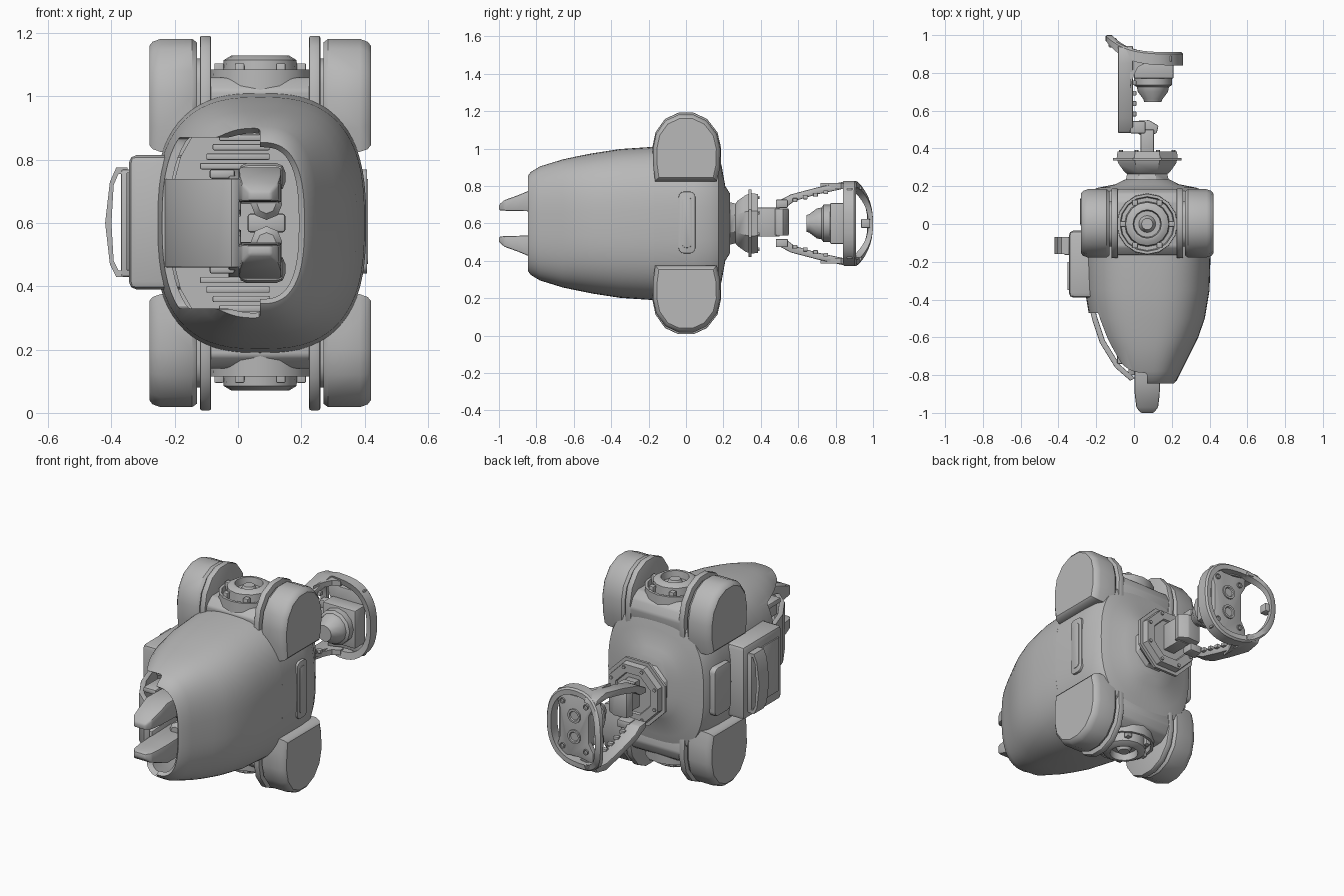
import bpy, bmesh, math

CX, CZ = 0.07, 0.6  # body axis

if "Cube" in bpy.data.objects:
    bpy.data.objects.remove(bpy.data.objects["Cube"])

grey = bpy.data.materials.new("plain grey")
grey.use_nodes = True
grey.diffuse_color = (0.48, 0.48, 0.48, 1)
grey.node_tree.nodes["Principled BSDF"].inputs["Base Color"].default_value = (0.48, 0.48, 0.48, 1)


def activate(ob):
    bpy.ops.object.select_all(action='DESELECT')
    ob.select_set(True)
    bpy.context.view_layer.objects.active = ob


def finish(name, bm, bevel=0, angle=35):
    bmesh.ops.recalc_face_normals(bm, faces=bm.faces)
    me = bpy.data.meshes.new(name)
    bm.to_mesh(me)
    bm.free()
    ob = bpy.data.objects.new(name, me)
    bpy.context.collection.objects.link(ob)
    me.materials.append(grey)
    activate(ob)
    if bevel:
        mod = ob.modifiers.new("bevel", 'BEVEL')
        mod.width, mod.segments, mod.limit_method = bevel, 2, 'ANGLE'
        bpy.ops.object.modifier_apply(modifier="bevel")
    bpy.ops.object.shade_smooth_by_angle(angle=math.radians(angle))
    return ob


def skin(bm, rings, caps):
    loops = [[bm.verts.new(p) for p in ring] for ring in rings]
    n = len(loops[0])
    for a, b in zip(loops, loops[1:]):
        for i in range(n):
            j = (i + 1) % n
            bm.faces.new((a[i], a[j], b[j], b[i]))
    if caps:
        bm.faces.new(loops[0])
        bm.faces.new(loops[-1])


def prism(name, pts, axis, a, b, bevel=0):
    """Extrude a 2D profile along an axis."""
    place = {'x': lambda p, t: (t, p[0], p[1]),
             'y': lambda p, t: (p[0], t, p[1]),
             'z': lambda p, t: (p[0], p[1], t)}[axis]
    bm = bmesh.new()
    skin(bm, [[place(p, t) for p in pts] for t in (a, b)], True)
    return finish(name, bm, bevel)


def box(name, x, y, z, bevel=0.01):
    return prism(name, [(x[0], y[0]), (x[1], y[0]), (x[1], y[1]), (x[0], y[1])], 'z', z[0], z[1], bevel)


def oval_point(q, power):
    """Point on a unit superellipse."""
    return [math.copysign(abs(c) ** (2 / power), c) for c in (math.cos(q), math.sin(q))]


def loft(name, rings, axis='y', centre=(CX, CZ), segs=12, power=2, caps=True, turn=0, angle=35):
    """Stack (position, half width, half height) superellipses along y or z."""
    def ring(t, hx, hv):
        out = []
        for i in range(segs):
            c, s = oval_point(2 * math.pi * i / segs + turn, power)
            u, v = centre[0] + hx * c, centre[1] + hv * s
            out.append((u, t, v) if axis == 'y' else (u, v, t))
        return out
    bm = bmesh.new()
    skin(bm, [ring(*r) for r in rings], caps)
    return finish(name, bm, 0, angle)


def round_rect(u0, u1, v0, v1, r, steps=4):
    pts = []
    for k, (cu, cv) in enumerate([(u1 - r, v1 - r), (u0 + r, v1 - r), (u0 + r, v0 + r), (u1 - r, v0 + r)]):
        for i in range(steps + 1):
            q = math.pi / 2 * (k + i / steps)
            pts.append((cu + r * math.cos(q), cv + r * math.sin(q)))
    return pts


def flip(pts, s):
    return [(p[0], CZ + s * (p[1] - CZ)) for p in pts]


# Front hull: hollow tapering shell with one side of the mouth cut away
hull = loft("hull_shell", [(-.17, .335, .41), (-.35, .33, .398), (-.5, .305, .375), (-.6, .27, .355),
                           (-.66, .24, .342), (-.78, .18, .305), (-.83, .155, .275), (-.845, .14, .255)],
            segs=64, power=2.7, caps=False)
mod = hull.modifiers.new("wall", 'SOLIDIFY')
mod.thickness, mod.offset = 0.025, -1
mouth = [(-.47, .33), (-.47, .87), (-.74, .87), (-.82, .92), (-.9, .92), (-.9, .28), (-.82, .28), (-.74, .33)]
cutter = prism("mouth_cutter", mouth, 'x', -.5, CX, .015)
cutter.hide_render = True
mod = hull.modifiers.new("mouth", 'BOOLEAN')
mod.operation, mod.object, mod.solver = 'DIFFERENCE', cutter, 'EXACT'
activate(hull)
for m in ("wall", "mouth"):
    bpy.ops.object.modifier_apply(modifier=m)
bpy.ops.object.shade_smooth_by_angle(angle=math.radians(35))
bpy.data.objects.remove(cutter)

# Rear core
loft("rear_core", [(-.2, .3, .375), (-.17, .335, .41), (.04, .335, .41), (.13, .328, .402), (.175, .305, .375),
                   (.192, .26, .3), (.21, .17, .2), (.235, .12, .16)], segs=48, power=2.7)

# Mouth interior: bulkhead, racks and central machinery
loft("bulkhead", [(-.42, .28, .35), (-.39, .28, .35)], segs=24, power=2.7)
box("inner_spine", (.03, .15), (-.6, -.4), (.57, .63))
for s in (1, -1):
    for i in range(4):
        z = sorted((CZ + s * (.17 + .03 * i), CZ + s * (.19 + .03 * i)))
        box("inner_rack", (-.12 + .02 * i, .1), (-.58 + .03 * i, -.4), z, .004)
    z = sorted((CZ + s * .1, CZ + s * .19))
    box("inner_block", (.0, .15), (-.66, -.4), z, .03)
    loft("inner_roller", [(-.7, .03, .03), (-.68, .05, .05), (-.42, .05, .05)], centre=(.09, CZ + s * .06), segs=8)
    # Tapered jaw claw: half width, lower and upper height at each depth
    bm = bmesh.new()
    skin(bm, [[(CX + h * w, y, CZ + s * v) for h, v in ((-1, lo), (1, lo), (1, hi), (-1, hi))]
              for y, w, lo, hi in ((-1, .035, .07, .1), (-.97, .058, .068, .125), (-.9, .066, .066, .15),
                                   (-.84, .068, .065, .175), (-.62, .068, .06, .17))], True)
    finish("jaw_claw", bm, .008)
    prism("jaw_cheek", flip([(-.8, .64), (-.8, .74), (-.5, .78), (-.5, .62)], s), 'x', -.03, .01, .005)

# Curved door at the open side
outer = [(-.235, -.45), (-.22, -.51), (-.18, -.63), (-.1, -.76), (-.02, -.83)]
inner = [(x + .025, y + .015) for x, y in reversed(outer)]
prism("side_door", outer + inner, 'z', .46, .74, .004)
for z in (.44, .74):
    box("door_hinge", (-.09, -.01), (-.74, -.6), (z, z + .03), .008)

# Side pack with grab handle
box("side_pack", (-.345, -.12), (-.39, -.035), (.39, .815), .025)
box("side_pack_panel", (-.352, -.33), (-.35, -.2), (.45, .76), .003)
box("handle_base", (-.37, -.33), (-.165, -.07), (.43, .77), .008)
grab = [(-.35, .43), (-.385, .43), (-.405, .47), (-.42, .6), (-.405, .73), (-.385, .775), (-.35, .775),
        (-.35, .755), (-.378, .755), (-.393, .72), (-.4, .6), (-.393, .48), (-.378, .45), (-.35, .45)]
prism("grab_handle", grab, 'y', -.16, -.07)

# Slot covers on both flanks
prism("slot_cover_left", round_rect(-.04, .05, .44, .77, .03), 'x', .38, .408, .003)
prism("slot_inset_left", round_rect(-.02, .03, .47, .74, .02), 'x', .4, .411, .002)
prism("slot_cover_right", round_rect(-.01, .14, .46, .74, .03), 'x', -.285, -.22, .01)

# Wheel pods, fenders and hip drums, mirrored above and below
pod = [(-.165, .825), (.165, .825), (.182, .9), (.184, 1), (.165, 1.08), (.11, 1.15), (.04, 1.182),
       (-.04, 1.182), (-.11, 1.15), (-.16, 1.08), (-.177, 1), (-.175, .9)]
fender = [(y * 1.02, .85 + (z - .85) * 1.03) for y, z in pod]
hip = [(-.16, .88), (.175, .88), (.187, .98), (.165, 1.03), (.12, 1.06), (-.12, 1.06), (-.165, 1.02)]
drum = [(.95, .165), (1.085, .16), (1.085, .145), (1.06, .14), (1.06, .12), (1.115, .115), (1.13, .09),
        (1.13, .075), (1.09, .07), (1.09, .045), (1.12, .03)]
for s in (1, -1):
    for h in (1, -1):
        # Pod narrows slightly at its outer face
        bm = bmesh.new()
        skin(bm, [[(CX + h * d, y * k, CZ + s * (1 + (z - 1) * k - CZ)) for y, z in pod]
                  for d, k in ((.2, .94), (.215, 1), (.315, 1), (.34, .95), (.35, .88))], True)
        finish("wheel_pod", bm)
        prism("fender_plate", flip(fender, s), 'x', CX + h * .155, CX + h * .19, .006)
        prism("pod_axle", flip(round_rect(-.12, .12, .88, 1.12, .08), s), 'x', CX + h * .185, CX + h * .205)
    prism("hip_block", flip(hip, s), 'x', CX - .165, CX + .165, .01)
    loft("hip_drum", [(CZ + s * (z - CZ), r, r) for z, r in drum], axis='z', centre=(CX, 0), segs=16)
    for i in range(6):
        q = math.pi * i / 3
        u, v = CX + .13 * math.cos(q), .13 * math.sin(q)
        z = sorted((CZ + s * .45, CZ + s * .505))
        box("drum_lug", (u - .015, u + .015), (v - .015, v + .015), z, .004)

# Octagonal tail coupling
loft("tail_coupling", [(y, r, r) for y, r in [(.2, .15), (.225, .125), (.265, .115), (.275, .13), (.32, .165),
                                              (.335, .17), (.335, .195), (.35, .195), (.35, .175), (.385, .17),
                                              (.385, .12), (.375, .115)]], segs=8, turn=math.pi / 8)
for i in range(8):
    q = math.pi * i / 4 + math.pi / 8
    u, v = CX + .15 * math.cos(q), CZ + .15 * math.sin(q)
    loft("coupling_bolt", [(.38, .01, .01), (.392, .01, .01)], centre=(u, v), segs=6)

# Tail neck and tilted knuckle
box("tail_neck", (.035, .105), (.37, .5), (.53, .685), .004)
prism("tail_knuckle", [(-.01, .5), (.05, .46), (.12, .48), (.13, .52), (.08, .55), (.0, .545)], 'z', .535, .68, .006)
for s in (1, -1):
    z = CZ + s * .105
    box("knuckle_pin", (-.02, .06), (.48, .545), (z - .022, z + .022), .006)
    # Tail arms running into the rear ring
    arm = [(.48, .685), (.485, .715), (.56, .755), (.7, .792), (.85, .825), (.93, .81), (.945, .78),
           (.84, .785), (.7, .755), (.58, .72), (.54, .69)]
    prism("tail_arm", flip(arm, s), 'x', -.085, -.005, .006)
    z = sorted((CZ + s * .185, CZ + s * .215))
    prism("arm_gusset", [(-.02, .72), (.0, .79), (.02, .83), (.06, .85), (.06, .88), (-.02, .9)], 'z', *z)
    for i in range(4):
        y, z = .57 + .055 * i, CZ + s * (.125 + .014 * i)
        box("arm_stud", (-.02, .012), (y, y + .025), (z - .01, z + .01), .003)

# Rear ring: oval band that sweeps back towards the arm side
bm = bmesh.new()
N, MID, HALF = 40, .055, .205
sweep = []
for i in range(N):
    c, v = oval_point(2 * math.pi * i / N, 2.4)
    far = ((1 - c) / 2) ** 4
    y, d = .875 + .11 * far, .035 - .02 * far
    sweep.append([(MID + HALF * k * c, y + d * e, CZ + .228 * k * v)
                  for k, e in ((1, -1), (1, .7), (.96, 1), (.84, 1), (.84, -.7))])
skin(bm, sweep + sweep[:1], False)
bmesh.ops.remove_doubles(bm, verts=bm.verts, dist=1e-5)
finish("rear_ring", bm)
box("ring_clasp", (-.135, -.09), (.935, .985), (.575, .625), .008)

# Hub plate across the ring, with round ports
prism("ring_hub", [(-.03, .41), (.05, .425), (.12, .425), (.2, .41), (.2, .47), (.185, .52), (.185, .68),
                   (.2, .73), (.2, .79), (.12, .775), (.05, .775), (-.03, .79), (-.03, .73), (.0, .68),
                   (.0, .52), (-.03, .47)], 'y', .86, .89, .005)
ports = [(.09, CZ + s * .06, .04) for s in (1, -1)]
ports += [(.09 + h * .075, CZ + s * .13, .016) for s in (1, -1) for h in (1, -1)]
for u, v, r in ports:
    loft("hub_port", [(.88, r, r), (.898, r, r), (.898, r * .7, r * .7), (.892, r * .6, r * .6)],
         centre=(u, v), segs=16)

# Thruster inside the ring
box("thruster_mount", (.0, .21), (.77, .865), (.49, .71), .008)
loft("thruster_cone", [(y, r, r) for y, r in [(.78, .1), (.735, .1), (.725, .085), (.7, .08), (.66, .05),
                                              (.645, .045)]], centre=(.1, CZ), segs=12)
